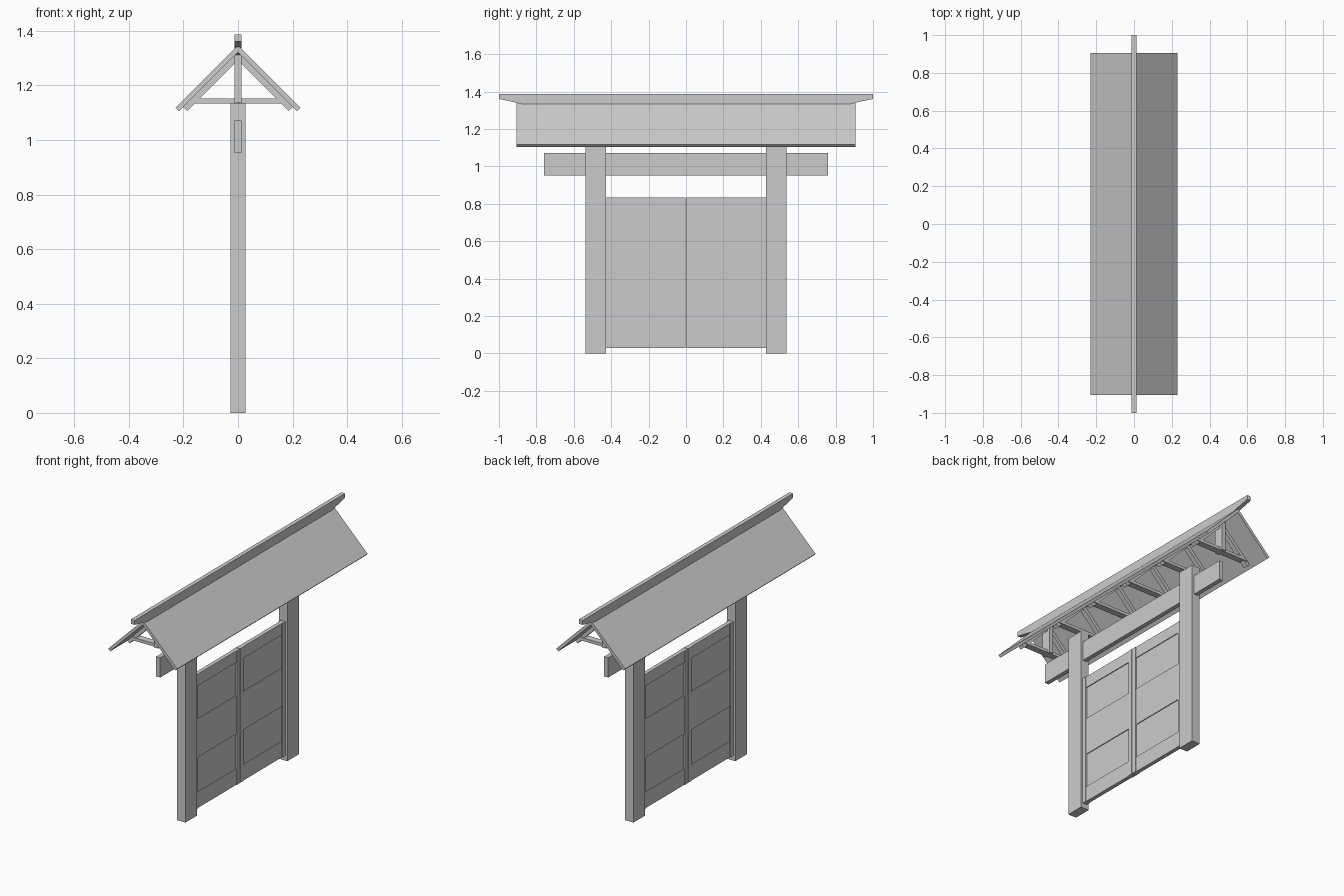
import bpy

if "Cube" in bpy.data.objects:
    bpy.data.objects.remove(bpy.data.objects["Cube"])


def mesh_obj(name, verts, faces):
    me = bpy.data.meshes.new(name)
    me.from_pydata(verts, [], faces)
    ob = bpy.data.objects.new(name, me)
    bpy.context.collection.objects.link(ob)
    import bmesh
    bm = bmesh.new()
    bm.from_mesh(me)
    bmesh.ops.recalc_face_normals(bm, faces=bm.faces)
    bm.to_mesh(me)
    bm.free()
    return ob


def prism(name, profile, lo, hi, axis):
    """Extrude a profile: (x, z) along y, or (y, z) along x."""
    n = len(profile)
    verts = [(a, t, b) if axis == 'y' else (t, a, b)
             for t in (lo, hi) for a, b in profile]
    faces = [tuple(range(n)), tuple(range(n, 2 * n))]
    faces += [(i, (i + 1) % n, n + (i + 1) % n, n + i) for i in range(n)]
    return mesh_obj(name, verts, faces)


def box(name, x, y, z):
    return prism(name, [(x[0], z[0]), (x[1], z[0]), (x[1], z[1]), (x[0], z[1])],
                 y[0], y[1], 'y')


def slope(name, side, peak, reach, thick, y0, y1):
    """Slab at 45 degrees running down from the ridge, with a square-cut lower end."""
    d = thick * 0.7071
    pts = [(0, peak), (reach, peak - reach),
           (reach - d, peak - reach - d), (0, peak - 2 * d)]
    return prism(name, [(side * x, z) for x, z in pts], y0, y1, 'y')


def span(s, a, b):
    return tuple(sorted((s * a, s * b)))


# posts and the door leaves between them
for s, tag in ((-1, "front"), (1, "back")):
    box(tag + "_post", (-0.028, 0.028), span(s, 0.428, 0.538), (0, 1.134))
    box(tag + "_door_panel", (-0.007, 0.007), span(s, 0.003, 0.427), (0.03, 0.835))
    for part, a, b in (("meeting_stile", 0.002, 0.032), ("hinge_stile", 0.402, 0.428)):
        box(f"{tag}_{part}", (-0.015, 0.015), span(s, a, b), (0.03, 0.835))
    for part, z in (("bottom_rail", (0.03, 0.125)), ("middle_rail", (0.335, 0.565)),
                    ("top_rail", (0.765, 0.835))):
        box(f"{tag}_{part}", (-0.012, 0.012), span(s, 0.03, 0.404), z)

# cross beam through the posts
box("cross_beam", (-0.0135, 0.0135), (-0.758, 0.758), (0.952, 1.071))

# ridge beam with tapered ends
prism("ridge_beam", [(-0.75, 1.306), (0.75, 1.306), (1, 1.361), (1, 1.387),
                     (-1, 1.387), (-1, 1.361)], -0.0125, 0.0125, 'x')

# roof slabs
for s, tag in ((-1, "left"), (1, "right")):
    slope(tag + "_roof", s, 1.346, 0.229, 0.018, -0.905, 0.905)

# roof trusses: tie beam and a pair of rafters each
for i in range(6):
    y = -0.75 + 0.3 * i
    prism(f"tie_beam_{i}", [(-0.184, 1.134), (0.184, 1.134), (0.166, 1.152),
                            (-0.166, 1.152)], y - 0.02, y + 0.02, 'y')
    for s, tag in ((-1, "left"), (1, "right")):
        slope(f"{tag}_rafter_{i}", s, 1.3205, 0.2, 0.02, y - 0.015, y + 0.015)

# king posts under the ridge ends
for s, tag in ((-1, "front"), (1, "back")):
    box(tag + "_king_post", (-0.0135, 0.0135), span(s, 0.72, 0.78), (1.135, 1.312))
